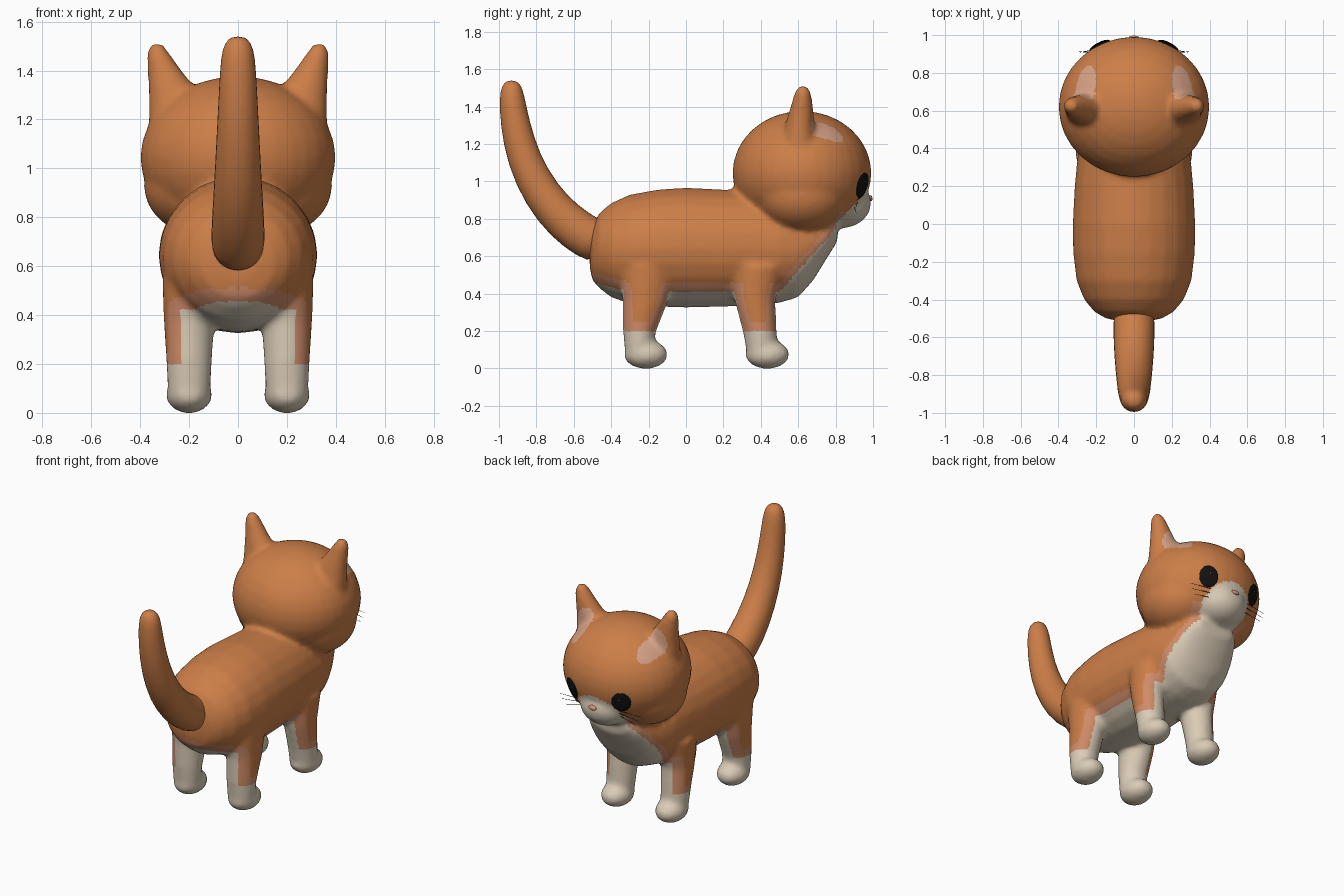
import bpy, bmesh, math
from mathutils import Vector, Matrix
from mathutils.bvhtree import BVHTree

cube = bpy.data.objects.get("Cube")
if cube:
    bpy.data.objects.remove(cube)


def material(name, rgb):
    m = bpy.data.materials.new(name)
    m.use_nodes = True
    m.diffuse_color = (*rgb, 1)
    m.node_tree.nodes["Principled BSDF"].inputs["Base Color"].default_value = (*rgb, 1)
    return m


ORANGE = material("orange fur", (0.61, 0.21, 0.065))
CREAM = material("cream fur", (0.70, 0.60, 0.47))
BLEND = material("peach fur", (0.63, 0.26, 0.14))
EAR = material("pink ear", (0.68, 0.36, 0.24))
BLACK = material("black", (0.006, 0.006, 0.006))
NOSE = material("pink nose", (0.70, 0.33, 0.24))


def tube(bm, stations, upright=False, sides=24):
    """Loft elliptical rings (x, y, z, half width, half depth) with closed ends."""
    pts = [Vector(s[:3]) for s in stations]
    rings = []
    for i, s in enumerate(stations):
        d = pts[min(i + 1, len(pts) - 1)] - pts[max(i - 1, 0)]
        n = Vector((0, 0, 1)) if upright else Vector((0, -d.z, d.y)).normalized()
        ring = []
        for k in range(sides):
            a = 2 * math.pi * k / sides
            ring.append(bm.verts.new(pts[i] + Vector((s[3] * math.cos(a), 0, 0)) + n * s[4] * math.sin(a)))
        rings.append(ring)
    for r, q in zip(rings, rings[1:]):
        for k in range(sides):
            j = (k + 1) % sides
            bm.faces.new((r[k], r[j], q[j], q[k]))
    bm.faces.new(rings[0][::-1])
    bm.faces.new(rings[-1])


def ball(bm, centre, radii, rot=None, seg=32):
    m = Matrix.Translation(centre)
    if rot:
        m = m @ rot.to_matrix().to_4x4()
    m = m @ Matrix.Diagonal((*radii, 1))
    bmesh.ops.create_uvsphere(bm, u_segments=seg, v_segments=seg // 2, radius=1, matrix=m)


def finish(bm, name, *mats):
    bmesh.ops.recalc_face_normals(bm, faces=bm.faces)
    me = bpy.data.meshes.new(name)
    bm.to_mesh(me)
    bm.free()
    for m in mats:
        me.materials.append(m)
    for p in me.polygons:
        p.use_smooth = True
    ob = bpy.data.objects.new(name, me)
    bpy.context.scene.collection.objects.link(ob)
    return ob


# Torso: y, bottom, top, half width
torso = [(-0.515, 0.54, 0.68, 0.07), (-0.5, 0.47, 0.76, 0.15), (-0.465, 0.43, 0.83, 0.21),
         (-0.4, 0.38, 0.885, 0.265), (-0.3, 0.345, 0.93, 0.305), (-0.15, 0.33, 0.957, 0.323),
         (0, 0.325, 0.967, 0.325), (0.2, 0.33, 0.957, 0.315), (0.35, 0.335, 0.95, 0.3),
         (0.5, 0.35, 0.92, 0.285), (0.6, 0.38, 0.88, 0.26), (0.68, 0.47, 0.85, 0.23),
         (0.76, 0.6, 0.83, 0.19), (0.81, 0.68, 0.8, 0.13)]
bm = bmesh.new()
tube(bm, [(0, y, (b + t) / 2, w, (t - b) / 2) for y, b, t, w in torso], upright=True)

# Head and muzzle
ball(bm, (0, 0.62, 1.045), (0.4, 0.372, 0.332))
ball(bm, (0, 0.83, 0.885), (0.17, 0.16, 0.135))

for s in (1, -1):
    # Cheek
    ball(bm, (s * 0.16, 0.62, 0.93), (0.225, 0.25, 0.2))
    # Ear
    tube(bm, [(s * 0.25, 0.60, 1.12, 0.115, 0.11), (s * 0.258, 0.61, 1.3, 0.108, 0.08),
              (s * 0.3, 0.62, 1.4, 0.07, 0.06), (s * 0.328, 0.625, 1.475, 0.045, 0.045),
              (s * 0.332, 0.625, 1.51, 0.025, 0.025)])
    # Hind leg and paw
    tube(bm, [(s * 0.19, -0.21, 0.55, 0.12, 0.16), (s * 0.2, -0.22, 0.36, 0.103, 0.12),
              (s * 0.2, -0.25, 0.2, 0.093, 0.088), (s * 0.2, -0.25, 0.06, 0.085, 0.075)])
    ball(bm, (s * 0.2, -0.215, 0.075), (0.095, 0.118, 0.077))
    # Front leg and paw
    tube(bm, [(s * 0.19, 0.38, 0.55, 0.12, 0.15), (s * 0.2, 0.37, 0.36, 0.1, 0.108),
              (s * 0.2, 0.395, 0.2, 0.093, 0.09), (s * 0.2, 0.41, 0.06, 0.085, 0.08)])
    ball(bm, (s * 0.2, 0.435, 0.075), (0.095, 0.118, 0.077))

# Fuse everything into one soft skin
body = finish(bm, "body", ORANGE, CREAM, BLEND, EAR)
remesh = body.modifiers.new("fuse", 'REMESH')
remesh.mode = 'VOXEL'
remesh.voxel_size = 0.016
soft = body.modifiers.new("soften", 'SMOOTH')
soft.factor = 0.5
soft.iterations = 8
bpy.context.view_layer.update()
skin = bpy.data.meshes.new_from_object(body.evaluated_get(bpy.context.evaluated_depsgraph_get()))
body.modifiers.clear()
body.data = skin
skin.materials.clear()
for m in (ORANGE, CREAM, BLEND, EAR):
    skin.materials.append(m)


def fur(c, n):
    """Material slot from position: cream underside, socks and muzzle, peach edging."""
    x, y, z = abs(c.x), c.y, c.z
    if z > 1.2:
        inner = ((x - 0.268) / 0.062) ** 2 + ((z - 1.3) / 0.09) ** 2 < 1
        return 3 if inner and n.y > 0.15 and y > 0.6 else 0
    line = 0.41 + max(0, y - 0.5) * 1.12 + max(0, -0.3 - y) * 0.25
    score = max(0.2 - z, min(line - z, 0.235 - x) if z < 0.77 else -1)
    if y > 0.78:
        score = max(score, 0.1 * (1 - math.hypot(x / 0.165, (z - 0.85) / 0.13)))
        return 1 if score > 0 else 2 if score > -0.03 and z < 0.84 else 0
    return 1 if score > 0 else 2 if score > -0.05 else 0


for p in skin.polygons:
    p.use_smooth = True
    p.material_index = fur(p.center, p.normal)

# Tail
bm = bmesh.new()
tube(bm, [(0, -0.44, 0.665, 0.108, 0.115), (0, -0.52, 0.695, 0.112, 0.118), (0, -0.65, 0.785, 0.11, 0.113),
          (0, -0.775, 0.93, 0.1, 0.103), (0, -0.87, 1.12, 0.09, 0.092), (0, -0.915, 1.31, 0.08, 0.08),
          (0, -0.932, 1.46, 0.072, 0.068), (0, -0.933, 1.515, 0.055, 0.052), (0, -0.933, 1.54, 0.025, 0.025)],
     sides=16)
tail = finish(bm, "tail", ORANGE)
tail.modifiers.new("round", 'SUBSURF').levels = 1
tail.modifiers["round"].render_levels = 1

# Face details sit on the skin, found by casting from ahead
tree = BVHTree.FromPolygons([v.co for v in skin.vertices], [tuple(p.vertices) for p in skin.polygons])


def on_face(x, z):
    hit, normal, _, _ = tree.ray_cast(Vector((x, 2, z)), Vector((0, -1, 0)))
    return hit, normal


def plate(name, mat, x, z, w, h, lift=0.0):
    hit, normal = on_face(x, z)
    bm = bmesh.new()
    ball(bm, hit + normal * lift, (w, h, 0.009), normal.to_track_quat('Z', 'Y'))
    return finish(bm, name, mat)


for side, s in (("left", 1), ("right", -1)):
    plate(side + "_eye", BLACK, s * 0.18, 0.98, 0.06, 0.07, 0.003)
    plate(side + "_eye_glint", CREAM, s * 0.172, 1.0, 0.007, 0.007, 0.005)
    # Whiskers
    bm = bmesh.new()
    for i in range(3):
        z = 0.91 - i * 0.025
        root = on_face(s * 0.15, z)[0]
        tip = Vector((s * (0.3 - i * 0.015), 0.91, z - 0.01 - i * 0.008))
        d = tip - root
        m = Matrix.Translation((root + tip) / 2) @ d.to_track_quat('Z', 'Y').to_matrix().to_4x4()
        bmesh.ops.create_cone(bm, cap_ends=True, segments=6, radius1=0.002, radius2=0.001,
                              depth=d.length, matrix=m)
    finish(bm, side + "_whiskers", BLACK)
plate("nose", NOSE, 0, 0.91, 0.028, 0.016, 0.004)
